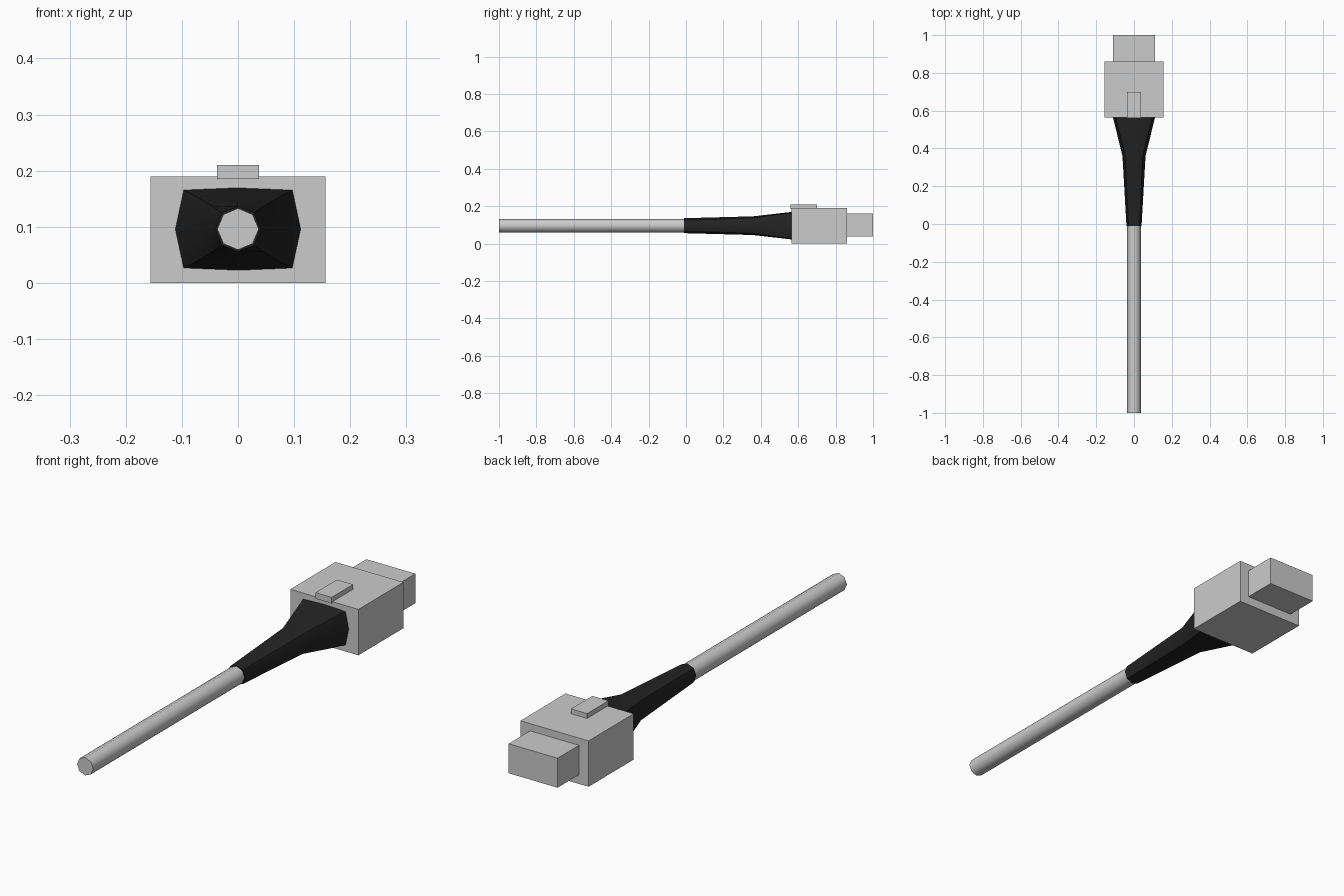
import bpy, bmesh, math

cube = bpy.data.objects.get("Cube")
if cube:
    bpy.data.objects.remove(cube, do_unlink=True)

AXIS_Z = 0.096


def material(name, value):
    m = bpy.data.materials.new(name)
    m.use_nodes = True
    m.diffuse_color = (value, value, value, 1)
    m.node_tree.nodes["Principled BSDF"].inputs["Base Color"].default_value = (value, value, value, 1)
    return m


grey = material("light grey plastic", 0.6)
black = material("black rubber", 0.017)


def finish(name, bm, mat, smooth=False):
    bmesh.ops.recalc_face_normals(bm, faces=bm.faces)
    mesh = bpy.data.meshes.new(name)
    bm.to_mesh(mesh)
    bm.free()
    mesh.materials.append(mat)
    ob = bpy.data.objects.new(name, mesh)
    bpy.context.collection.objects.link(ob)
    if smooth:
        bpy.ops.object.select_all(action='DESELECT')
        bpy.context.view_layer.objects.active = ob
        ob.select_set(True)
        bpy.ops.object.shade_smooth_by_angle(angle=math.radians(50))
    return ob


def box(name, half_x, y0, y1, z0, z1):
    bm = bmesh.new()
    bmesh.ops.create_cube(bm, size=1)
    for v in bm.verts:
        v.co = (v.co.x * 2 * half_x, y0 + (v.co.y + 0.5) * (y1 - y0), z0 + (v.co.z + 0.5) * (z1 - z0))
    return finish(name, bm, grey)


def loft(name, rings, mat):
    """Skin eight-sided rings of (y, half width, half height, diagonal x, diagonal z)."""
    bm = bmesh.new()
    loops = []
    for y, w, h, dx, dz in rings:
        pts = [(w, 0), (dx, dz), (0, h), (-dx, dz), (-w, 0), (-dx, -dz), (0, -h), (dx, -dz)]
        loops.append([bm.verts.new((x, y, AXIS_Z + z)) for x, z in pts])
    for a, b in zip(loops, loops[1:]):
        for i in range(8):
            j = (i + 1) % 8
            bm.faces.new((a[i], a[j], b[j], b[i]))
    bm.faces.new(loops[0])
    bm.faces.new(loops[-1])
    return finish(name, bm, mat, True)


# Connector housing, mating plug and latch tab
box("connector_housing", 0.156, 0.565, 0.86, 0.0, 0.19)
box("connector_plug", 0.112, 0.86, 1.0, 0.038, 0.16)
box("latch_tab", 0.037, 0.56, 0.70, 0.185, 0.21)

# Round cable
loft("cable", [(y, 0.037, 0.037, 0.026, 0.026) for y in (-1.0, 0.02)], grey)

# Strain relief boot, flaring from round to nearly rectangular
loft("strain_relief_boot", [
    (-0.01, 0.040, 0.040, 0.029, 0.029),
    (0.36, 0.061, 0.050, 0.046, 0.041),
    (0.49, 0.093, 0.065, 0.078, 0.060),
    (0.57, 0.113, 0.074, 0.098, 0.070),
], black)
